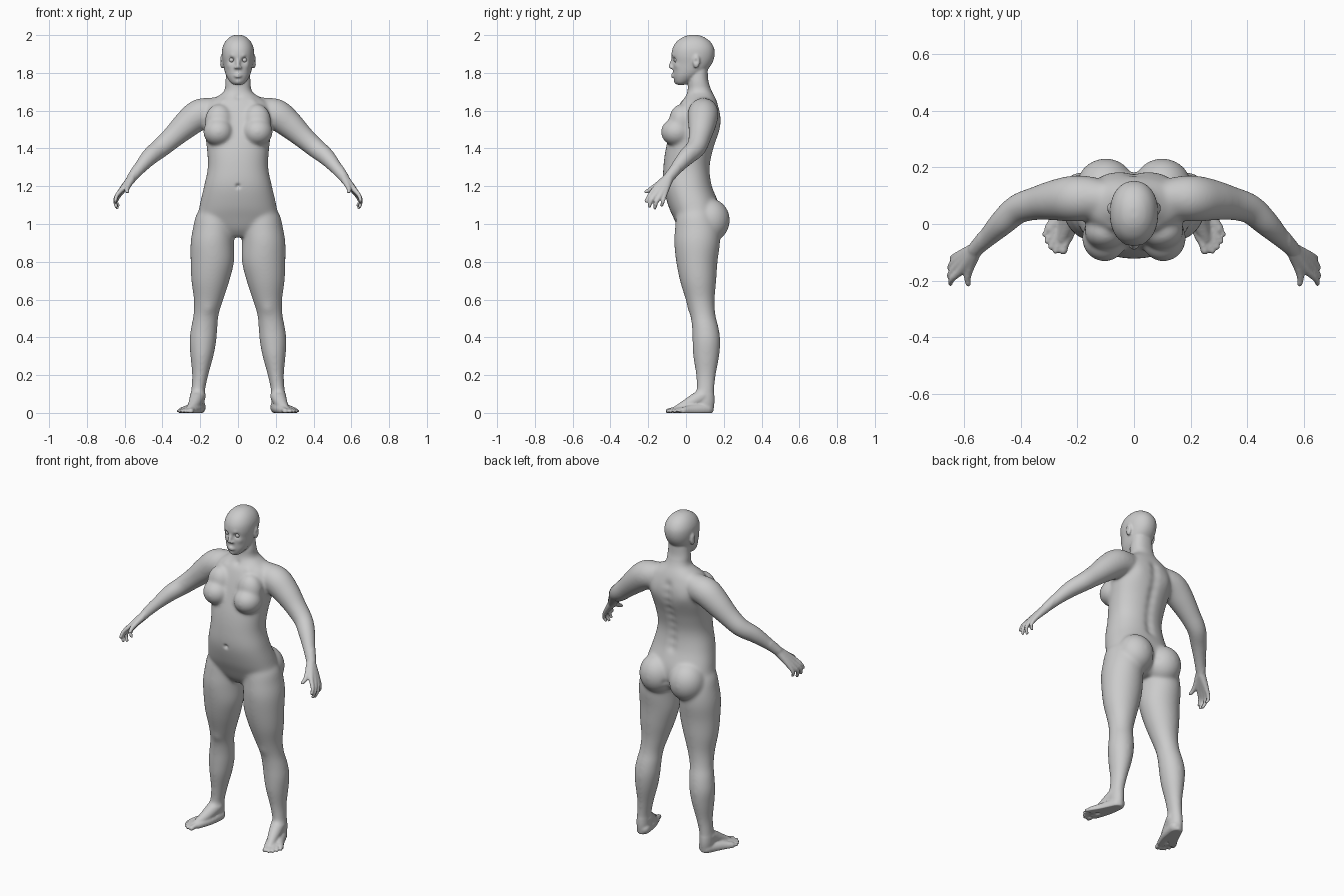
import bpy, bmesh, math
from mathutils import Vector, Matrix

VOXEL = 0.0055
bm = bmesh.new()


def spline(rows, steps=6):
    out = []
    n = len(rows)
    for i in range(n - 1):
        quad = zip(rows[max(i - 1, 0)], rows[i], rows[i + 1], rows[min(i + 2, n - 1)])
        quad = list(quad)
        for k in range(steps):
            t = k / steps
            out.append([0.5 * (2 * b + (c - a) * t + (2 * a - 5 * b + 4 * c - d) * t * t
                               + (3 * b - a - 3 * c + d) * t ** 3) for a, b, c, d in quad])
    out.append(list(rows[-1]))
    return out


def skin(rings, power=2.0, sides=28):
    # each ring: centre and two half-axis vectors
    loops = []
    for c, u, v in rings:
        loop = []
        for i in range(sides):
            a = 2 * math.pi * i / sides
            ca, sa = math.cos(a), math.sin(a)
            ca = math.copysign(abs(ca) ** (2 / power), ca)
            sa = math.copysign(abs(sa) ** (2 / power), sa)
            loop.append(bm.verts.new(c + u * ca + v * sa))
        loops.append(loop)
    for a, b in zip(loops, loops[1:]):
        for i in range(sides):
            j = (i + 1) % sides
            bm.faces.new((a[i], a[j], b[j], b[i]))
    bm.faces.new(loops[0][::-1])
    bm.faces.new(loops[-1])


def loft(rows, s=1, power=2.0):
    # rows: z, centre x, half width, front y, back y
    skin([(Vector((s * x, (f + b) / 2, z)), Vector((w, 0, 0)), Vector((0, (b - f) / 2, 0)))
          for z, x, w, f, b in spline(rows)], power, 40)


def tube(pts, s=1):
    # pts: x, y, z, radius, with rounded ends
    p = spline(pts)
    pos = [Vector((s * q[0], q[1], q[2])) for q in p]
    rad = [q[3] for q in p]
    t0, t1 = (pos[1] - pos[0]).normalized(), (pos[-1] - pos[-2]).normalized()
    caps = [math.radians(a) for a in (25, 50, 75, 87)]
    c0, r0, c1, r1 = pos[0], rad[0], pos[-1], rad[-1]
    pos = [c0 - t0 * r0 * math.sin(a) for a in caps[::-1]] + pos + [c1 + t1 * r1 * math.sin(a) for a in caps]
    rad = [r0 * math.cos(a) for a in caps[::-1]] + rad + [r1 * math.cos(a) for a in caps]
    rings, u = [], t0.orthogonal()
    for i, c in enumerate(pos):
        t = (pos[min(i + 1, len(pos) - 1)] - pos[max(i - 1, 0)]).normalized()
        u = (u - t * u.dot(t)).normalized()
        rings.append((c, u * rad[i], t.cross(u) * rad[i]))
    skin(rings)


def ball(c, r, s=1):
    bmesh.ops.create_icosphere(bm, subdivisions=4, radius=1, matrix=Matrix.Translation(
        (s * c[0], c[1], c[2])) @ Matrix.Diagonal((*r, 1)))


# torso and neck
loft([(.93, 0, .09, .0, .12), (.97, 0, .16, -.035, .16), (1.03, 0, .21, -.065, .18),
      (1.1, 0, .203, -.095, .175), (1.2, 0, .18, -.12, .14), (1.3, 0, .16, -.12, .128),
      (1.4, 0, .165, -.107, .148), (1.5, 0, .178, -.08, .18), (1.58, 0, .185, -.055, .183),
      (1.64, 0, .16, -.03, .167), (1.675, 0, .11, -.005, .152), (1.705, 0, .073, .008, .136),
      (1.76, 0, .066, .012, .118), (1.82, 0, .06, .02, .115)], power=2.25)

# head, nose and lips
loft([(1.737, 0, .022, -.045, -.005), (1.75, 0, .04, -.058, .02), (1.78, 0, .06, -.067, .07),
      (1.81, 0, .071, -.069, .108), (1.85, 0, .079, -.071, .138), (1.89, 0, .085, -.077, .151),
      (1.93, 0, .083, -.071, .149), (1.965, 0, .068, -.05, .129), (1.99, 0, .043, -.015, .095),
      (2.001, 0, .016, .02, .06)], power=2.15)
tube([(0, -.067, 1.878, .009), (0, -.077, 1.85, .01), (0, -.081, 1.834, .012)])
for z, r in ((1.791, .006), (1.78, .007)):
    tube([(-.024, -.06, 1.785, .004), (0, -.073, z, r), (.024, -.06, 1.785, .004)])

# paired parts
for s in (1, -1):
    ball((.085, .055, 1.86), (.011, .019, .037), s)
    ball((.012, -.073, 1.828), (.01, .012, .008), s)
    # breasts and buttocks
    ball((.104, -.05, 1.487), (.08, .083, .075), s)
    ball((.1, -.025, 1.545), (.075, .065, .09), s)
    ball((.1, .127, 1.02), (.105, .105, .115), s)
    # leg
    loft([(1.12, .11, .06, -.03, .13), (1.05, .12, .1, -.05, .155), (.98, .13, .108, -.058, .178),
          (.9, .136, .115, -.062, .18), (.8, .136, .115, -.052, .167), (.7, .146, .101, -.032, .16),
          (.6, .156, .078, -.002, .152), (.52, .169, .067, .022, .156), (.45, .179, .07, .032, .173),
          (.38, .186, .071, .034, .182), (.3, .191, .061, .038, .176), (.2, .2, .043, .053, .158),
          (.12, .211, .037, .056, .15), (.06, .214, .037, .05, .151), (.005, .212, .034, .05, .145)], s)
    # foot and toes
    tube([(.212, .09, .09, .042), (.232, .01, .045, .032), (.253, -.05, .018, .02)], s)
    tube([(.216, .11, .02, .035), (.258, .03, .014, .03), (.297, -.015, .01, .02)], s)
    tube([(.206, .11, .03, .036), (.212, .03, .022, .027), (.238, -.05, .014, .021)], s)
    for tx, ty, kx, ky, r in ((.25, -.094, .235, -.04, .015), (.277, -.096, .255, -.04, .01),
                              (.294, -.082, .268, -.03, .01), (.308, -.062, .28, -.02, .0095),
                              (.317, -.037, .293, 0, .009)):
        tube([(kx, ky, .016, r + .006), ((kx + tx) / 2, (ky + ty) / 2, .016, r), (tx, ty, .009, r)], s)
    # shoulder and arm
    tube([(.07, .09, 1.63, .048), (.145, .092, 1.598, .074), (.208, .09, 1.577, .082),
          (.272, .085, 1.527, .074), (.345, .073, 1.46, .06), (.41, .053, 1.403, .053),
          (.465, .005, 1.358, .047), (.515, -.045, 1.302, .036), (.56, -.09, 1.246, .028)], s)
    # hand
    wrist = (.555, -.088, 1.25, .026)
    for finger in ([(.612, -.164, 1.186, .015), (.642, -.194, 1.15, .011), (.649, -.211, 1.12, .0095)],
                   [(.625, -.15, 1.169, .015), (.65, -.18, 1.13, .011), (.645, -.194, 1.093, .0095)],
                   [(.628, -.13, 1.161, .015), (.65, -.154, 1.12, .011), (.639, -.165, 1.085, .0095)],
                   [(.621, -.11, 1.164, .014), (.643, -.121, 1.122, .01), (.634, -.129, 1.098, .009)],
                   [(.575, -.14, 1.215, .017), (.588, -.185, 1.185, .013), (.586, -.212, 1.17, .01)]):
        tube([wrist] + finger, s)

# fuse all parts into one skin
bmesh.ops.recalc_face_normals(bm, faces=bm.faces)
raw = bpy.data.meshes.new("body_parts")
bm.to_mesh(raw)
bm.free()
body = bpy.data.objects.new("body", raw)
bpy.context.collection.objects.link(body)
mod = body.modifiers.new("fuse", 'REMESH')
mod.mode = 'VOXEL'
mod.voxel_size = VOXEL
mesh = bpy.data.meshes.new_from_object(body.evaluated_get(bpy.context.evaluated_depsgraph_get()))
body.modifiers.clear()
body.data = mesh
mesh.name = "body"

# relax: lightly on head, hands and feet, strongly elsewhere
bm = bmesh.new()
bm.from_mesh(mesh)
for v in bm.verts:
    v.co.z = max(v.co.z, 0)
axes = dict(factor=.5, use_axis_x=True, use_axis_y=True, use_axis_z=True)
soft = [v for v in bm.verts if .1 < v.co.z < 1.735 and abs(v.co.x) < .55]
for _ in range(24):
    bmesh.ops.smooth_vert(bm, verts=soft, **axes)
for _ in range(3):
    bmesh.ops.smooth_vert(bm, verts=bm.verts, **axes)
bm.normal_update()

# sculpted details: x, y, z, radius, height
dabs = [(.034, -.066, 1.868, .015, -.013), (.032, -.072, 1.889, .012, .003),
        (.048, -.05, 1.838, .018, .004), (0, -.07, 1.766, .009, -.004),
        (0, -.06, 1.75, .014, .004), (.097, .052, 1.862, .01, -.006),
        (0, -.12, 1.2, .012, -.012), (.1, .18, 1.54, .05, .006), (.155, 0, .545, .03, .005),
        (.08, -.015, 1.652, .022, .004), (0, .0, 1.67, .018, -.006), (0, .2, 1.0, .018, -.012)]
dabs += [(0, .13 + .05 * (i / 8), 1.2 + .05 * i, .028, -.009) for i in range(9)]
for v in bm.verts:
    x, y, z = v.co
    push = 0
    for dx, dy, dz, r, h in dabs:
        if abs(z - dz) < 2.5 * r:
            d = ((abs(x) - dx) ** 2 + (y - dy) ** 2 + (z - dz) ** 2) / (r * r)
            if d < 6:
                push += h * math.exp(-d)
    if push:
        v.co += v.normal * push
for f in bm.faces:
    f.smooth = True
bm.to_mesh(mesh)
bm.free()
bpy.data.meshes.remove(raw)

# eyeballs
for side, s in (("left", 1), ("right", -1)):
    bpy.ops.mesh.primitive_uv_sphere_add(segments=24, ring_count=12, radius=.013,
                                         location=(s * .034, -.052, 1.868))
    bpy.context.object.name = side + "_eye"
    bpy.ops.object.shade_smooth()
